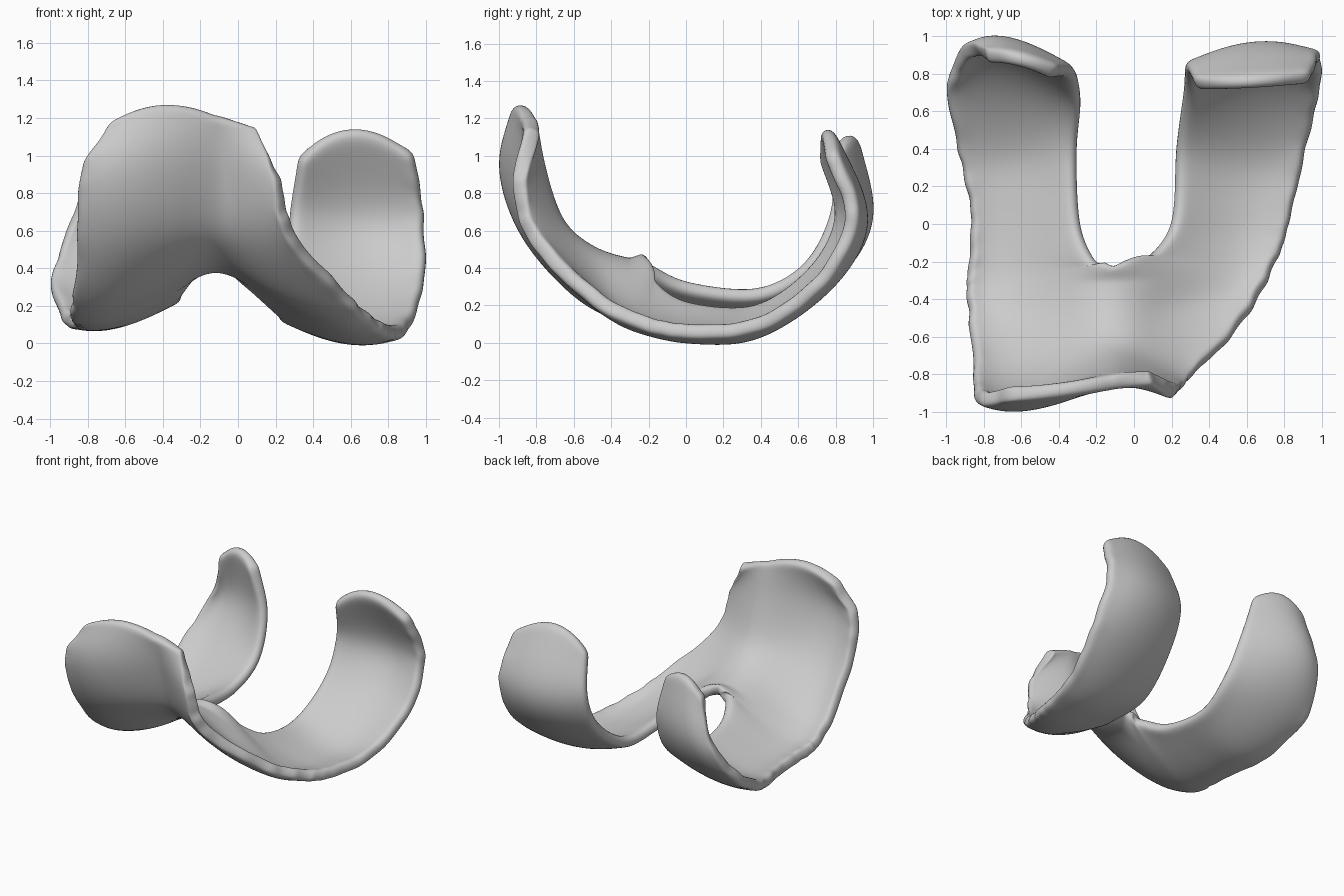
import bpy, bmesh, random
from mathutils import Vector as V

if "Cube" in bpy.data.objects:
    bpy.data.objects.remove(bpy.data.objects["Cube"])

random.seed(4)
STEPS, COLS = 5, 10      # samples per rail span, and across each half
NOTCH = 4                # the halves are joined down to this station

# Rails run from the front flange top, under the bottom, to the back tips
groove = [(-.12, -.89, 1.21), (-.10, -.81, .90), (-.10, -.69, .60),
          (-.11, -.48, .47), (-.11, -.225, .42)]
left_outer = [(-.67, -.94, 1.19), (-.85, -.96, .92), (-.87, -.83, .56), (-.88, -.60, .28),
              (-.90, -.38, .15), (-.89, -.20, .11), (-.88, .08, .085), (-.94, .40, .11),
              (-1.0, .76, .31), (-.91, .95, .62), (-.79, .93, 1.0)]
left_mid = [(-.40, -.92, 1.28), (-.54, -1.0, .94), (-.55, -.88, .57), (-.58, -.60, .27),
            (-.60, -.36, .15), (-.61, -.19, .11), (-.62, .10, .085), (-.65, .42, .10),
            (-.69, .81, .34), (-.68, 1.01, .68), (-.60, .91, 1.12)]
left_inner = groove + [(-.19, -.19, .37), (-.27, .0, .27), (-.29, .40, .23),
                       (-.27, .68, .38), (-.30, .83, .70), (-.40, .84, 1.04)]
right_inner = groove + [(.04, -.19, .29), (.18, .0, .16), (.21, .40, .14),
                        (.25, .72, .37), (.26, .86, .68), (.31, .78, 1.00)]
right_mid = [(-.02, -.87, 1.19), (.05, -.87, .90), (.11, -.78, .57), (.23, -.53, .27),
             (.40, -.33, .12), (.46, -.18, .05), (.54, .04, .0), (.60, .40, .02),
             (.64, .81, .31), (.65, .99, .68), (.61, .78, 1.16)]
right_outer = [(.10, -.85, 1.16), (.20, -.94, .88), (.25, -.87, .57), (.50, -.65, .32),
               (.66, -.43, .16), (.76, -.22, .07), (.84, .02, .03), (.92, .40, .06),
               (1.0, .76, .31), (1.0, .92, .68), (.94, .81, 1.02)]


def smooth_rail(points):
    """Catmull-Rom curve through the rail points."""
    p = [V(q) for q in points]
    p = [2 * p[0] - p[1]] + p + [2 * p[-1] - p[-2]]
    out = []
    for a, b, c, d in zip(p, p[1:], p[2:], p[3:]):
        for k in range(STEPS):
            t = k / STEPS
            out.append(.5 * (2 * b + (c - a) * t + (2 * a - 5 * b + 4 * c - d) * t * t
                             + (3 * b - a - 3 * c + d) * t ** 3))
    return out + [p[-2]]


def half(bm, rails, shared=None):
    """Loft three rails, listed left to right, with a parabola across each row."""
    grid = []
    for i, (a, b, c) in enumerate(zip(*map(smooth_rail, rails))):
        row = []
        for j in range(COLS + 1):
            t = j / COLS
            if shared and j == 0 and i <= NOTCH * STEPS:
                row.append(shared[i][-1])
                continue
            co = a * (1 - t) * (1 - 2 * t) + b * 4 * t * (1 - t) + c * t * (2 * t - 1)
            if j == (COLS if shared else 0):      # slightly ragged outer rim
                co += V([random.uniform(-.01, .01) for _ in range(3)])
            row.append(bm.verts.new(co))
        grid.append(row)
    for r, s in zip(grid, grid[1:]):
        for j in range(COLS):
            bm.faces.new((r[j], s[j], s[j + 1], r[j + 1]))
    return grid


# Curved two-legged shell
bm = bmesh.new()
left = half(bm, (left_outer, left_mid, left_inner))
half(bm, (right_inner, right_mid, right_outer), left)

# Relax the inside so the groove and notch blend softly
inside = [v for v in bm.verts if not v.is_boundary]
for _ in range(4):
    bmesh.ops.smooth_vert(bm, verts=inside, factor=.5,
                          use_axis_x=True, use_axis_y=True, use_axis_z=True)

mesh = bpy.data.meshes.new("curved_shell")
bm.to_mesh(mesh)
bm.free()
shell = bpy.data.objects.new("curved_shell", mesh)
bpy.context.collection.objects.link(shell)
for poly in mesh.polygons:
    poly.use_smooth = True

# Wall thickness towards the inside, with a rounded rim
solid = shell.modifiers.new("thickness", 'SOLIDIFY')
solid.thickness, solid.offset = .085, -1
soft = shell.modifiers.new("rounding", 'SUBSURF')
soft.levels = soft.render_levels = 2
